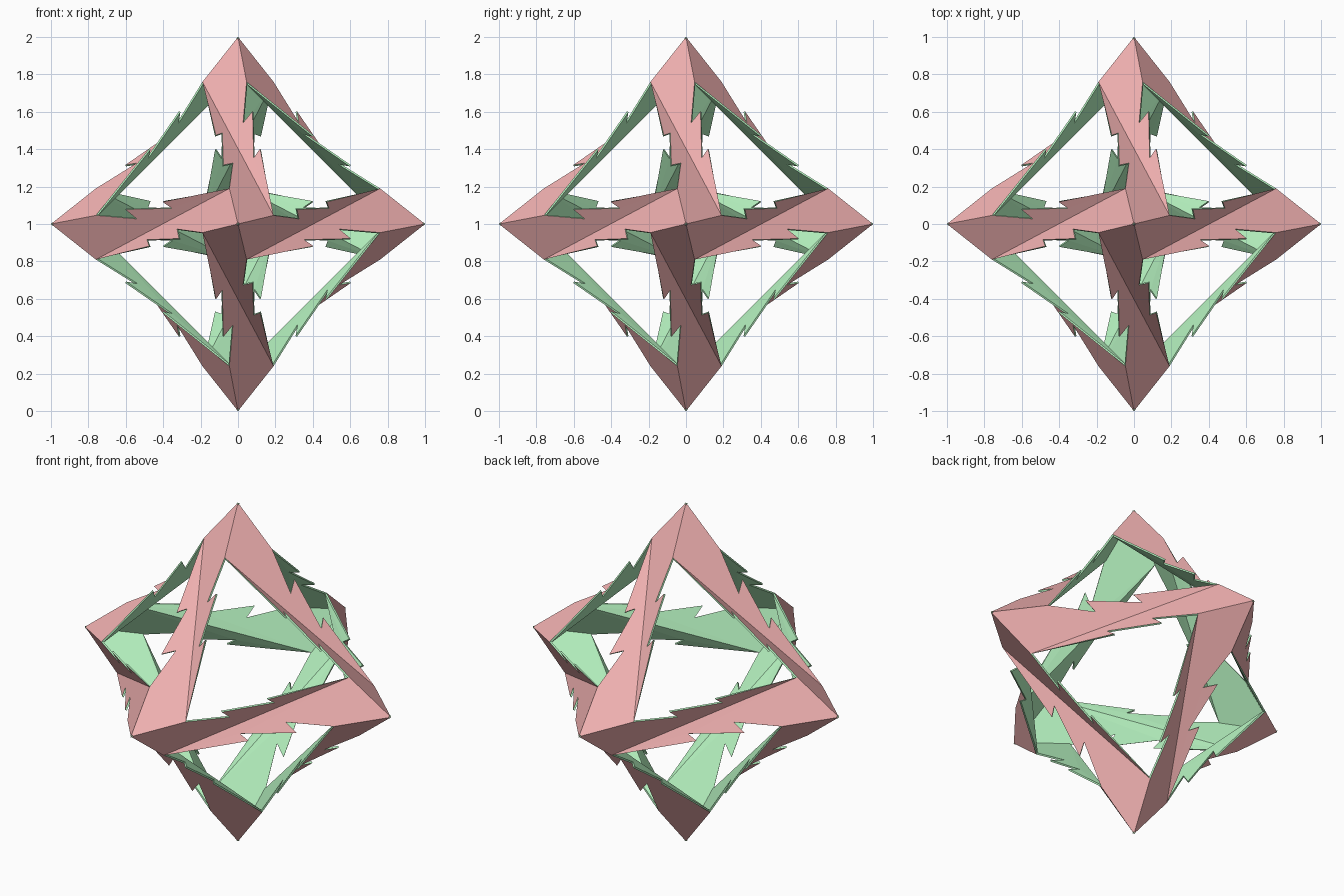
import bpy, bmesh
from math import pi
from mathutils import Vector, Matrix

if "Cube" in bpy.data.objects:
    bpy.data.objects.remove(bpy.data.objects["Cube"])


def material(name, colour):
    m = bpy.data.materials.new(name)
    m.diffuse_color = colour
    m.use_nodes = True
    m.node_tree.nodes["Principled BSDF"].inputs["Base Color"].default_value = m.diffuse_color
    return m


red = material("outer_red", (0.9, 0.45, 0.45, 1))
green = material("inner_green", (0.47, 0.9, 0.53, 1))

# One planar panel running from the front corner up to the top corner.
# a, b, h locate the spokes where neighbouring strips meet at a corner.
a, b, h = 0.19, 0.046, 0.76
F = Vector((0, -1, 0))
C = Vector((-b, -h, a))
D = Vector((a, -h, b))
A = Vector((-a, -b, h))
n = (C - F).cross(D - F)


def on_panel(x, z):
    """Point of the panel plane seen at x, z in the front view."""
    return Vector((x, -1 - (n.x * x + n.z * z) / n.y, z))


# Sawtooth edge: tips lie on the line A-C, notches cut into the panel
panel = [F, D, A,
         A.lerp(C, 0.5), on_panel(-0.084, 0.487),
         A.lerp(C, 0.78), on_panel(-0.027, 0.326), C]

# Half turn about the strip's own axis gives the second panel
half_turn = Matrix.Rotation(pi, 3, Vector((0, -1, 1)))
panels = [panel, [half_turn @ p for p in panel]]


def edge_strip(name, rot):
    """Two folded panels sharing a crease, red outside and green inside."""
    bm = bmesh.new()
    for pts in panels:
        f = bm.faces.new([bm.verts.new(rot @ p) for p in pts])
        f.normal_update()
        if f.normal.dot(f.verts[0].co) < 0:
            f.normal_flip()
    bmesh.ops.remove_doubles(bm, verts=bm.verts, dist=1e-3)
    bmesh.ops.triangulate(bm, faces=bm.faces)
    me = bpy.data.meshes.new(name)
    bm.to_mesh(me)
    bm.free()
    me.materials.append(red)
    me.materials.append(green)
    ob = bpy.data.objects.new(name, me)
    ob.location.z = 1
    bpy.context.collection.objects.link(ob)
    s = ob.modifiers.new("paper_thickness", "SOLIDIFY")
    s.thickness = 0.01
    s.offset = -1
    s.material_offset = 1
    s.material_offset_rim = 1


# Twelve edges of the octahedron: four upper, four middle, four lower
levels = {"upper": Matrix.Identity(3),
          "middle": Matrix.Rotation(pi / 2, 3, "Y"),
          "lower": Matrix.Rotation(pi, 3, "Y")}
for level, tilt in levels.items():
    for k in range(4):
        edge_strip(f"{level}_strip_{k + 1}", Matrix.Rotation(k * pi / 2, 3, "Z") @ tilt)
